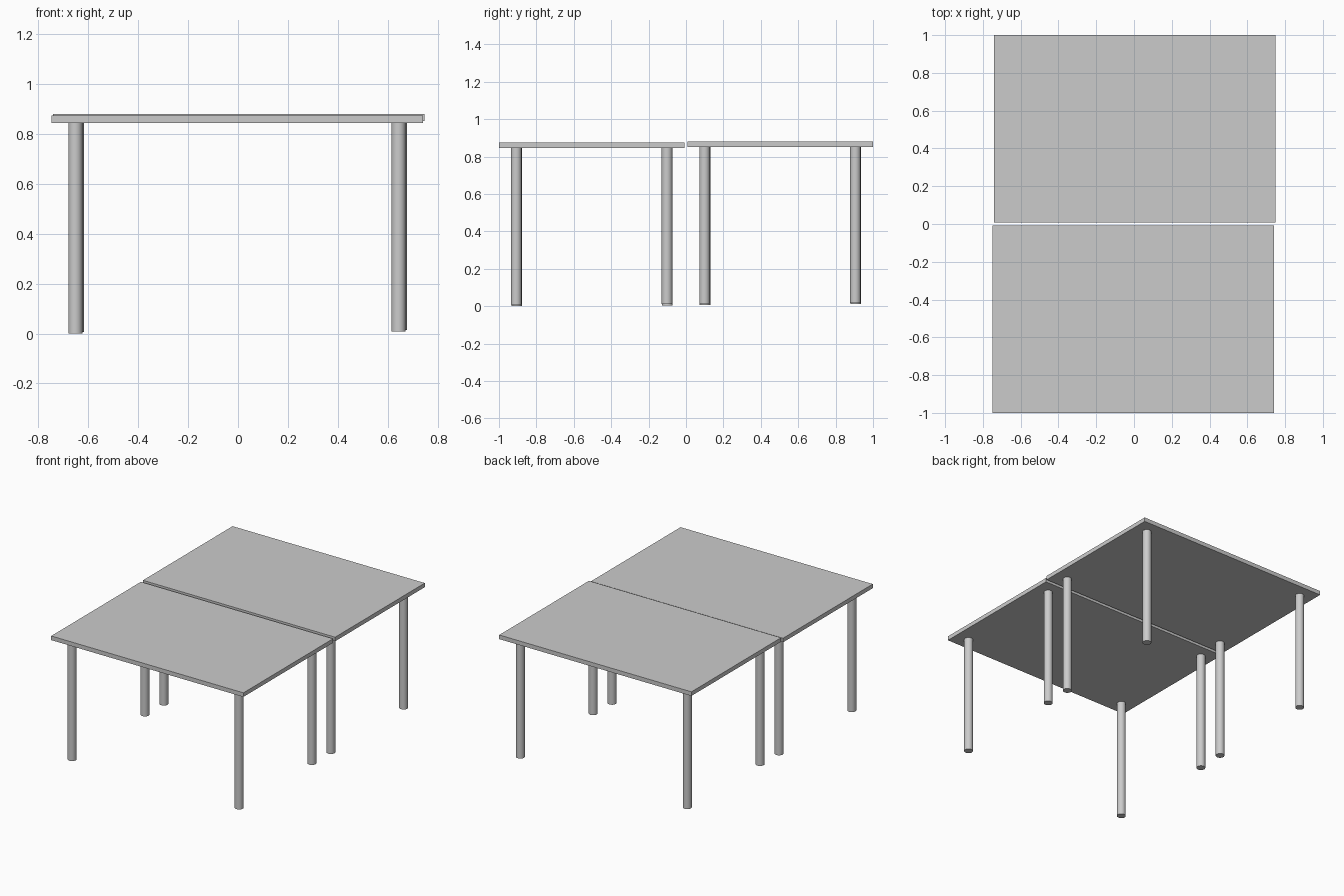
import bpy
import math

if "Cube" in bpy.data.objects:
    bpy.data.objects.remove(bpy.data.objects["Cube"])

WIDTH, DEPTH, THICK = 1.49, 0.993, 0.029
LEG_RADIUS = 0.0285


def add_top(name, x, y, z_top):
    bpy.ops.mesh.primitive_cube_add(size=1, location=(x, y, z_top - THICK / 2))
    top = bpy.context.object
    top.name = name
    top.scale = (WIDTH, DEPTH, THICK)
    bpy.ops.object.transform_apply(location=False, rotation=False, scale=True)


def add_leg(name, x, y, z_bottom, z_top):
    bpy.ops.mesh.primitive_cylinder_add(
        vertices=32, radius=LEG_RADIUS, depth=z_top - z_bottom,
        location=(x, y, (z_bottom + z_top) / 2))
    bpy.context.object.name = name
    bpy.ops.object.shade_smooth_by_angle(angle=math.radians(40))


# Two tables pushed together, slightly offset from each other
tables = [
    ("front_table", -0.003, -0.5035, 0.874),
    ("back_table", 0.003, 0.5035, 0.881),
]
# Legs: offset from table centre, and foot height above the lowest foot
legs = [
    ("front_left_leg", -0.649, -0.402, 0.0),
    ("back_left_leg", -0.649, 0.404, 0.005),
    ("front_right_leg", 0.647, -0.404, 0.008),
    ("back_right_leg", 0.647, 0.402, 0.012),
]
for index, (table, tx, ty, z_top) in enumerate(tables):
    add_top(table + "_top", tx, ty, z_top)
    for leg, lx, ly, foot in legs:
        foot_z = foot + index * 0.006
        add_leg(f"{table}_{leg}", tx + lx, ty + ly, foot_z, z_top - THICK + 0.002)
